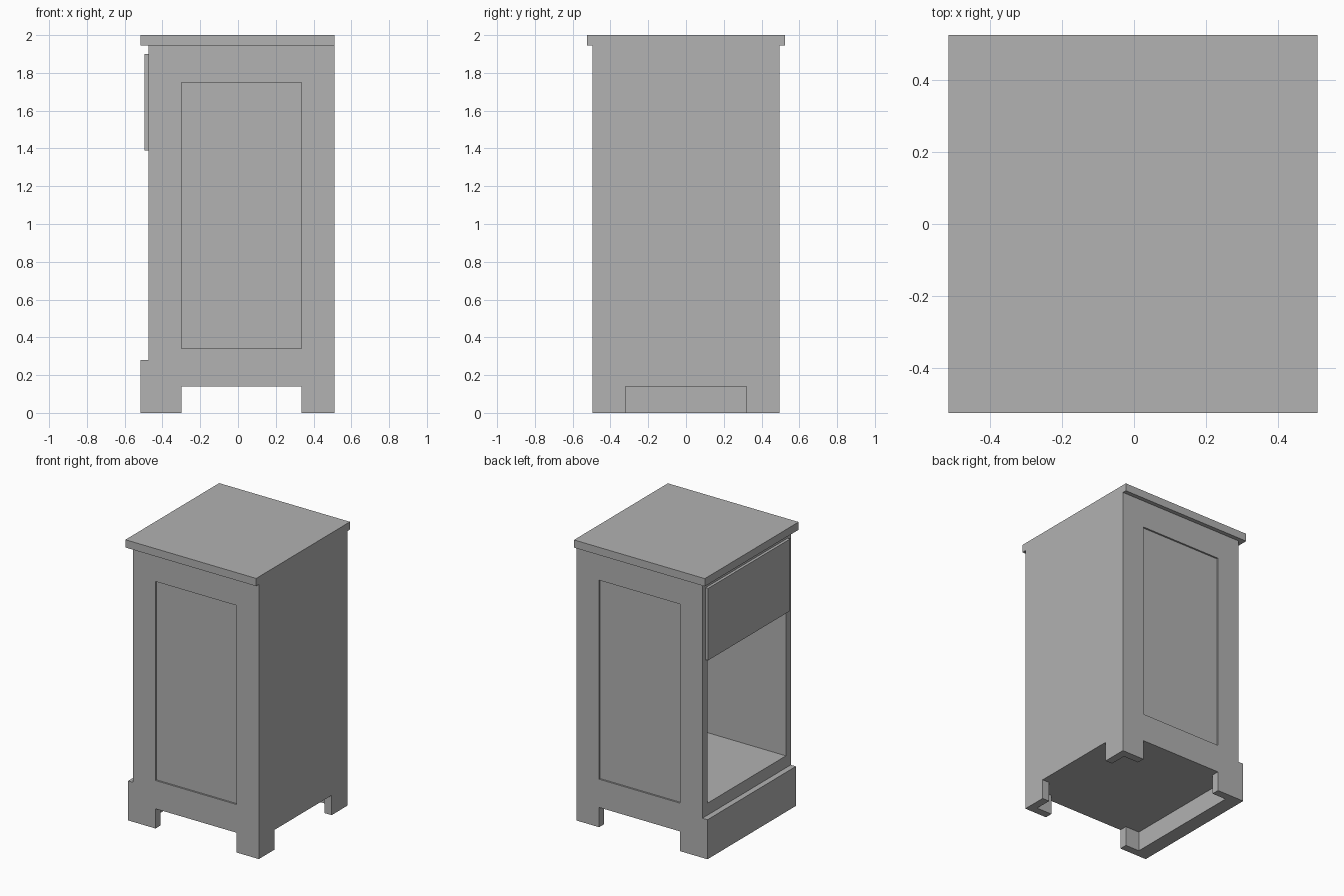
import bpy, bmesh

if "Cube" in bpy.data.objects:
    bpy.data.objects.remove(bpy.data.objects["Cube"])

grey = bpy.data.materials.new("grey")
grey.diffuse_color = (0.445, 0.445, 0.445, 1)
grey.use_nodes = True
grey.node_tree.nodes["Principled BSDF"].inputs["Base Color"].default_value = grey.diffuse_color


def finish(name, bm):
    bmesh.ops.recalc_face_normals(bm, faces=bm.faces)
    mesh = bpy.data.meshes.new(name)
    bm.to_mesh(mesh)
    bm.free()
    mesh.materials.append(grey)
    obj = bpy.data.objects.new(name, mesh)
    bpy.context.collection.objects.link(obj)
    return obj


def box(name, x, y, z):
    bm = bmesh.new()
    bmesh.ops.create_cube(bm, size=1)
    for v in bm.verts:
        v.co = [r[0] if c < 0 else r[1] for c, r in zip(v.co, (x, y, z))]
    return finish(name, bm)


def extrude_y(name, profile, half):
    bm = bmesh.new()
    face = bm.faces.new([bm.verts.new((x, -half, z)) for x, z in profile])
    out = bmesh.ops.extrude_face_region(bm, geom=[face])["geom"]
    for v in out:
        if isinstance(v, bmesh.types.BMVert):
            v.co.y = half
    return finish(name, bm)


# Cabinet body: side silhouette with the stepped plinth
carcass = extrude_y("carcass", [(-0.515, 0), (0.51, 0), (0.51, 1.945),
                                (-0.475, 1.945), (-0.475, 0.28), (-0.515, 0.28)], 0.495)

# Cuts: open compartment, hollow base, gaps between feet, sunken side panels
cuts = [
    box("compartment_cutter", (-0.7, 0.455), (-0.44, 0.44), (0.365, 1.375)),
    box("base_cutter", (-0.41, 0.455), (-0.44, 0.44), (-0.1, 0.14)),
    box("side_gap_cutter", (-0.30, 0.335), (-0.7, 0.7), (-0.1, 0.14)),
    box("back_gap_cutter", (0.0, 0.7), (-0.32, 0.32), (-0.1, 0.14)),
    box("panel_cutter_a", (-0.30, 0.335), (-0.7, -0.483), (0.34, 1.75)),
    box("panel_cutter_b", (-0.30, 0.335), (0.483, 0.7), (0.34, 1.75)),
]
for cutter in cuts:
    mod = carcass.modifiers.new(cutter.name, "BOOLEAN")
    mod.operation = "DIFFERENCE"
    mod.solver = "EXACT"
    mod.object = cutter
    cutter.hide_render = True
    cutter.hide_set(True)

# Bake the cuts and drop the cutters
bpy.context.view_layer.objects.active = carcass
carcass.select_set(True)
for cutter in cuts:
    bpy.ops.object.modifier_apply(modifier=cutter.name)
    bpy.data.objects.remove(cutter)

# Drawer front and overhanging top
box("drawer_front", (-0.495, -0.475), (-0.46, 0.46), (1.39, 1.90))
box("top_board", (-0.515, 0.51), (-0.525, 0.525), (1.945, 2.0))
